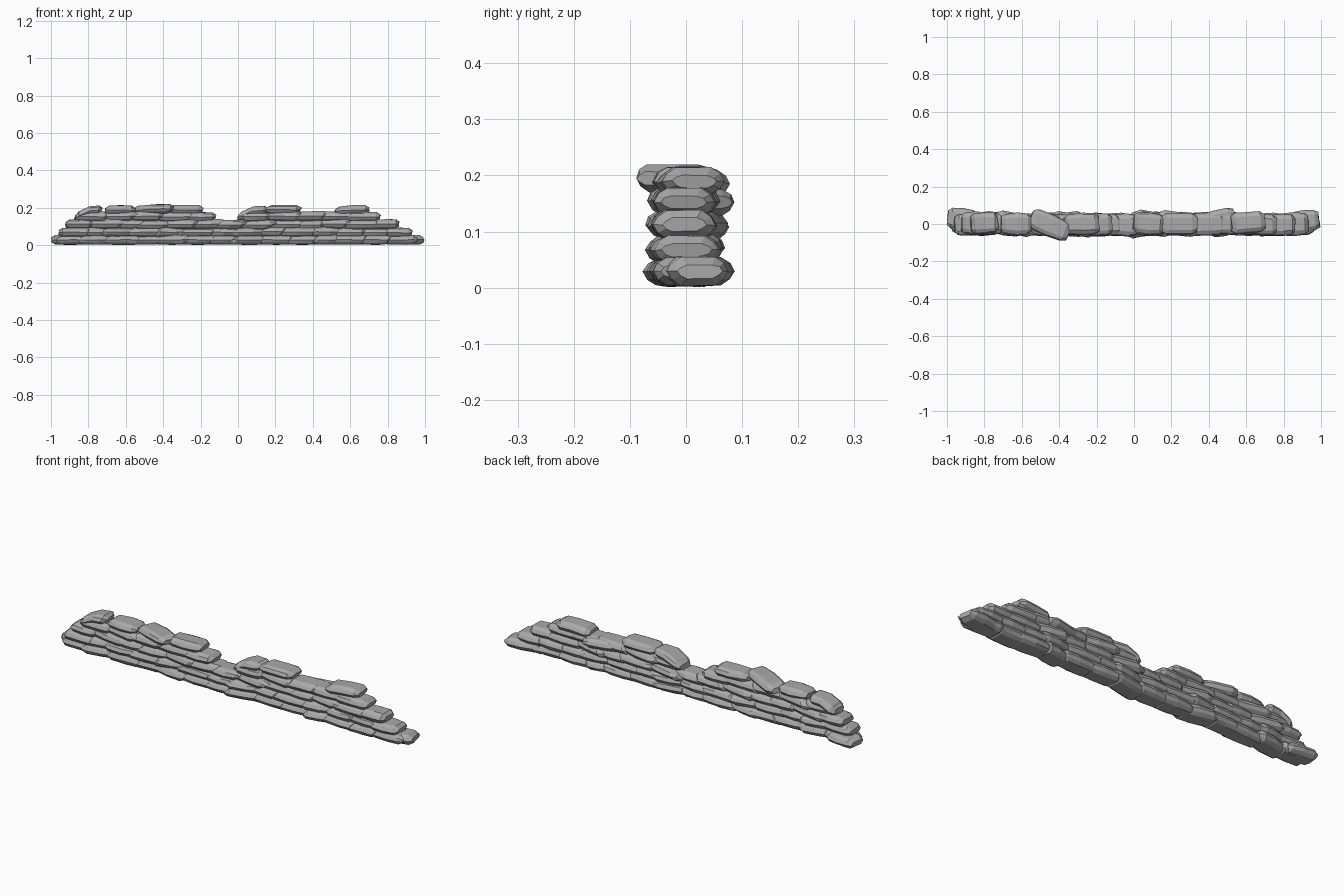
import bpy, bmesh, math, random
from mathutils import Matrix, Vector

cube = bpy.data.objects.get("Cube")
if cube:
    bpy.data.objects.remove(cube, do_unlink=True)

rng = random.Random(11)

grey = bpy.data.materials.new("stone_grey")
grey.use_nodes = True
colour = (0.40, 0.40, 0.40, 1)
grey.diffuse_color = colour
node = grey.node_tree.nodes["Principled BSDF"]
node.inputs["Base Color"].default_value = colour
node.inputs["Roughness"].default_value = 0.9

# Half cross-section of a slab: depth and height fractions
SECTION = [(0.56, 1), (0.86, 0.6), (1, 0), (0.84, -0.6), (0.56, -1),
           (-0.56, -1), (-0.84, -0.6), (-1, 0), (-0.86, 0.6), (-0.56, 1)]


def stone(bm, x0, x1, z, y=0.0, depth=0.06, half=0.026, yaw=0.0, lean=0.0, wedge=0.0):
    """Faceted slab from chamfered rings; lean slants both ends, wedge lowers the left."""
    centre, reach = (x0 + x1) / 2, (x1 - x0) / 2
    turn = Matrix.Rotation(yaw, 3, 'Z')
    rings = []
    for t, sy, sz in ((-1, 0.72, 0.45), (-0.74, 0.95, 0.96), (0.05, 1.02, 1), (0.74, 0.95, 0.96), (1, 0.7, 0.45)):
        wobble = rng.uniform(0.94, 1.06)
        sink = wedge * max(0, 0.2 - t) * half
        ring = []
        for a, b in SECTION:
            px = t * reach + lean * b * half + rng.uniform(-0.004, 0.004)
            py = a * depth * sy * wobble
            pz = b * half * sz - sink + rng.uniform(-0.0015, 0.0015)
            p = turn @ Vector((px, py, pz))
            ring.append(bm.verts.new(p + Vector((centre, y, z))))
        rings.append(ring)
    n = len(SECTION)
    for r, s in zip(rings, rings[1:]):
        for i in range(n):
            bm.faces.new((r[i], r[(i + 1) % n], s[(i + 1) % n], s[i]))
    bm.faces.new(rings[0])
    bm.faces.new(rings[-1][::-1])


def finish(name, bm):
    bmesh.ops.recalc_face_normals(bm, faces=bm.faces)
    mesh = bpy.data.meshes.new(name)
    bm.to_mesh(mesh)
    bm.free()
    mesh.materials.append(grey)
    bpy.context.collection.objects.link(bpy.data.objects.new(name, mesh))


def course(name, start, end, z):
    """Row of overlapping slabs, every few of them turned out of the wall face."""
    bm = bmesh.new()
    count = round((end - start) / 0.14)
    step = (end - start) / count
    cuts = [start + step * i + (rng.uniform(-0.025, 0.025) if 0 < i < count else 0)
            for i in range(count + 1)]
    for i, (a, b) in enumerate(zip(cuts, cuts[1:])):
        inner = 0 < i < count - 1
        turned = inner and i % 3 == 1
        stone(bm, a - (0.022 if i else 0), b + (0.022 if i < count - 1 else 0),
              z + (rng.uniform(-0.003, 0.003) if z > 0.04 else 0),
              y=rng.uniform(-0.006, 0.006), depth=rng.uniform(0.054, 0.062),
              yaw=rng.choice((-1, 1)) * (0.2 if turned else 0.03),
              lean=rng.uniform(0.2, 0.8) if inner else 0.1)
    finish(name, bm)


# Stepped courses, with a gap in the fourth one
course("bottom_course", -0.97, 0.96, 0.029)
course("second_course", -0.96, 0.93, 0.07)
course("third_course", -0.92, 0.86, 0.111)
course("fourth_course_right", -0.87, -0.12, 0.153)
course("fourth_course_left", 0.01, 0.76, 0.153)

# Turned stones closing the two ends of the bottom course
bm = bmesh.new()
stone(bm, -0.995, -0.84, 0.029, y=0.024, depth=0.058, yaw=-0.12)
stone(bm, 0.81, 0.99, 0.029, y=0.012, depth=0.06, yaw=0.14)
finish("end_stones", bm)

# Loose capping stones: start, end, height, offset, turn, wedge
bm = bmesh.new()
for a, b, z, y, yaw, wedge in (
        (-0.87, -0.73, 0.188, 0.005, 0.05, 1.3),
        (-0.71, -0.55, 0.188, 0, 0, 0),
        (-0.56, -0.34, 0.195, -0.008, -0.42, 0.4),
        (-0.37, -0.19, 0.189, 0, 0.03, 0),
        (0.0, 0.155, 0.187, 0.002, -0.08, 1.3),
        (0.15, 0.335, 0.19, 0, 0, 0),
        (0.32, 0.54, 0.152, 0.015, 0.25, 0),
        (0.52, 0.70, 0.19, 0.008, 0.08, 0.3)):
    stone(bm, a, b, z, y=y, yaw=yaw, wedge=wedge, depth=0.058, half=0.025, lean=0.1)
finish("capping_stones", bm)
